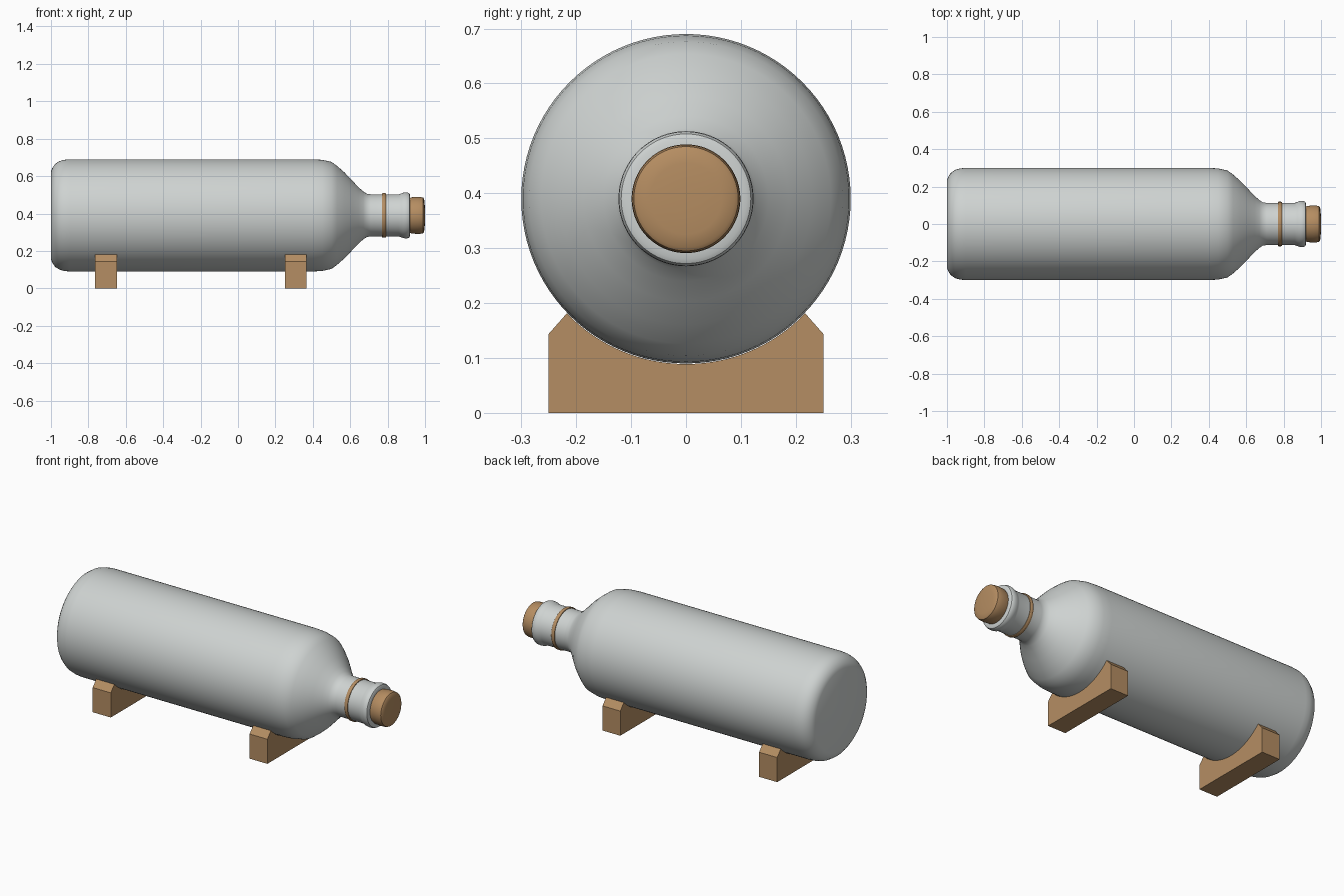
import bpy, bmesh, math

if "Cube" in bpy.data.objects:
    bpy.data.objects.remove(bpy.data.objects["Cube"])

AXIS_Z = 0.39   # height of the bottle's axis
SIDES = 96


def material(name, rgb):
    m = bpy.data.materials.new(name)
    m.diffuse_color = (*rgb, 1)
    m.use_nodes = True
    m.node_tree.nodes["Principled BSDF"].inputs["Base Color"].default_value = m.diffuse_color
    return m


GLASS = material("pale grey glass", (0.62, 0.65, 0.64))
WOOD = material("tan wood", (0.46, 0.27, 0.125))
CORK = material("cork brown", (0.46, 0.265, 0.12))


def make_object(name, bm, mat, smooth):
    bmesh.ops.recalc_face_normals(bm, faces=bm.faces)
    mesh = bpy.data.meshes.new(name)
    bm.to_mesh(mesh)
    bm.free()
    mesh.materials.append(mat)
    ob = bpy.data.objects.new(name, mesh)
    bpy.context.collection.objects.link(ob)
    if smooth:
        bpy.ops.object.select_all(action='DESELECT')
        ob.select_set(True)
        bpy.context.view_layer.objects.active = ob
        bpy.ops.object.shade_smooth_by_angle(angle=math.radians(35))
    return ob


def lathe(name, profile, mat):
    """Spin (x, radius) points about the bottle axis."""
    bm = bmesh.new()
    verts = [bm.verts.new((x, 0, AXIS_Z + r)) for x, r in profile]
    edges = [bm.edges.new(p) for p in zip(verts, verts[1:])]
    bmesh.ops.spin(bm, geom=verts + edges, cent=(0, 0, AXIS_Z), axis=(1, 0, 0),
                   angle=math.tau, steps=SIDES)
    bmesh.ops.remove_doubles(bm, verts=bm.verts, dist=1e-5)
    return make_object(name, bm, mat, True)


# Bottle: flat base, straight body, sloping shoulder, neck and lip
lathe("bottle", [
    (-1, 0), (-1, 0.235), (-0.992, 0.255), (-0.978, 0.275), (-0.955, 0.29),
    (-0.93, 0.297), (-0.90, 0.30), (0.40, 0.30), (0.45, 0.297), (0.50, 0.286),
    (0.53, 0.264), (0.57, 0.229), (0.61, 0.187), (0.645, 0.150), (0.67, 0.128),
    (0.69, 0.115), (0.71, 0.113), (0.86, 0.113), (0.872, 0.117), (0.882, 0.121),
    (0.895, 0.123), (0.908, 0.122), (0.916, 0.118), (0.92, 0.110),
    (0.92, 0.09), (0.86, 0.09), (0.86, 0)], GLASS)

# Thin band around the neck
lathe("neck_band", [(0.77, 0.110), (0.77, 0.117), (0.773, 0.119), (0.787, 0.119),
                    (0.79, 0.117), (0.79, 0.110)], WOOD)

# Cork stopper with a softened, slightly domed end
lathe("cork", [(0.865, 0), (0.865, 0.089), (0.92, 0.094), (0.93, 0.097), (0.96, 0.099),
               (0.978, 0.098), (0.99, 0.095), (0.995, 0.088), (0.998, 0.065),
               (1.0, 0.03), (1.0, 0)], CORK)


# Cradles: block with chamfered corners and a round cut-out for the body
def cradle(name, x0, x1):
    r, half = 0.301, math.asin(0.217 / 0.301)
    outline = [(-0.25, 0), (-0.25, 0.144)]
    for i in range(33):
        a = half * (i / 16 - 1)
        outline.append((r * math.sin(a), AXIS_Z - r * math.cos(a)))
    outline += [(0.25, 0.144), (0.25, 0)]
    bm = bmesh.new()
    face = bm.faces.new([bm.verts.new((x0, y, z)) for y, z in outline])
    ext = bmesh.ops.extrude_face_region(bm, geom=[face], use_keep_orig=True)
    bmesh.ops.translate(bm, vec=(x1 - x0, 0, 0),
                        verts=[g for g in ext["geom"] if isinstance(g, bmesh.types.BMVert)])
    bmesh.ops.triangulate(bm, faces=[f for f in bm.faces if len(f.verts) > 4])
    make_object(name, bm, WOOD, False)


cradle("rear_cradle", -0.765, -0.648)
cradle("neck_cradle", 0.25, 0.365)
